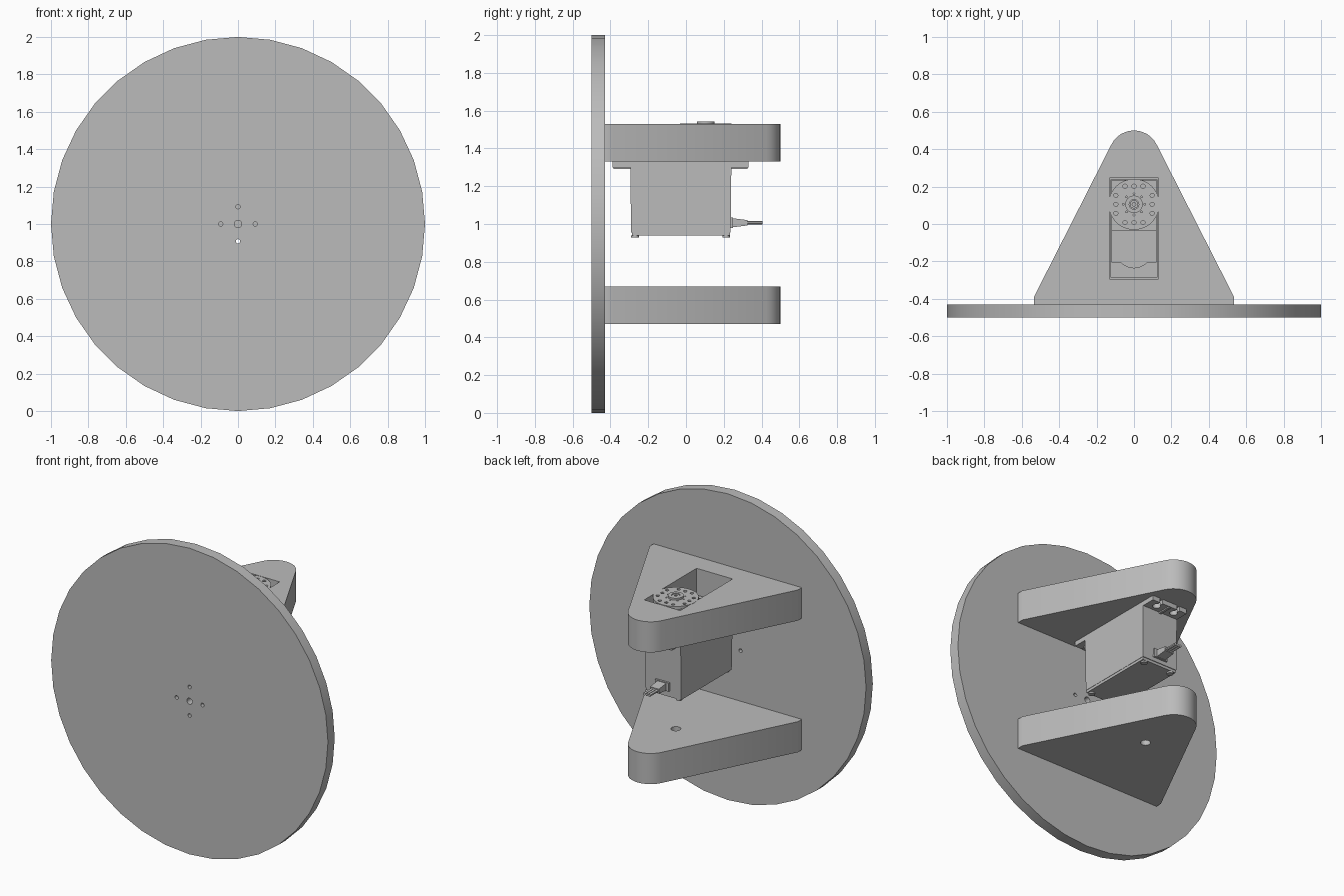
import bpy, bmesh
from math import sin, cos, pi, radians
from mathutils import Vector

cube = bpy.data.objects.get("Cube")
if cube:
    bpy.data.objects.remove(cube)

grey = bpy.data.materials.new("plain_grey")
grey.use_nodes = True
grey.diffuse_color = (0.5, 0.5, 0.5, 1)
grey.node_tree.nodes["Principled BSDF"].inputs["Base Color"].default_value = (0.5, 0.5, 0.5, 1)
parts = []


def arc(cx, cy, r, start=0, end=360, n=16):
    """Points on an arc; a full turn leaves out the repeated end point."""
    steps = n if abs(end - start) == 360 else n - 1
    angles = [radians(start + (end - start) * i / steps) for i in range(n)]
    return [(cx + r * cos(a), cy + r * sin(a)) for a in angles]


def rect(x, y0, y1):
    return [(-x, y0), (x, y0), (x, y1), (-x, y1)]


def plate(name, loops, lo, hi, upright=False, taper=1.0):
    """Extrude a flat outline (further loops are holes) between two levels."""
    curve = bpy.data.curves.new(name, "CURVE")
    curve.dimensions = "2D"
    curve.fill_mode = "BOTH"
    curve.extrude = (hi - lo) / 2
    for loop in loops:
        spline = curve.splines.new("POLY")
        spline.points.add(len(loop) - 1)
        for point, (u, v) in zip(spline.points, loop):
            point.co = (u, v, 0, 1)
        spline.use_cyclic_u = True
    temp = bpy.data.objects.new(name + "_outline", curve)
    bpy.context.collection.objects.link(temp)
    graph = bpy.context.evaluated_depsgraph_get()
    mesh = bpy.data.meshes.new_from_object(temp.evaluated_get(graph))
    bpy.data.objects.remove(temp)
    bpy.data.curves.remove(curve)
    bm = bmesh.new()
    bm.from_mesh(mesh)
    bmesh.ops.remove_doubles(bm, verts=bm.verts, dist=0.0002)
    for vert in bm.verts:
        u, v, w = vert.co
        if w < 0:
            u, v = u * taper, v * taper
        w += (lo + hi) / 2
        vert.co = (u, w, v) if upright else (u, v, w)
    bmesh.ops.recalc_face_normals(bm, faces=bm.faces)
    bm.to_mesh(mesh)
    bm.free()
    mesh.name = name
    mesh.materials.clear()
    mesh.materials.append(grey)
    obj = bpy.data.objects.new(name, mesh)
    bpy.context.collection.objects.link(obj)
    parts.append(obj)
    return obj


# Round face disc with a centre hole and four bolt holes
bolts = [arc(x, 1 + z, 0.012) for x, z in arc(0, 0, 0.093, n=4)]
plate("face_disc", [arc(0, 1, 1, n=36), arc(0, 1, 0.02)] + bolts, -0.5, -0.43, upright=True)

# Two triangular brackets with rounded tips
axle_y = 0.105
outline = [(-0.535, -0.39), (-0.535, -0.43), (0.535, -0.43), (0.535, -0.39)]
outline += arc(0, 0.365, 0.135, 27, 153, 13)
plate("upper_bracket", [outline, rect(0.13, -0.295, 0.245)], 1.33, 1.53)
plate("lower_bracket", [outline, arc(0, axle_y, 0.03)], 0.47, 0.67)

# Motor case, lid and the raised gear housing inside the pocket
plate("motor_body", [rect(0.13, -0.295, 0.24)], 0.955, 1.30, taper=0.985)
plate("motor_lid", [rect(0.126, -0.287, 0.232)], 0.938, 0.955)
plate("motor_top", [rect(0.126, -0.287, 0.238)], 1.33, 1.36)
plate("gear_housing", [rect(0.12, -0.205, 0.235)], 1.36, 1.39)
plate("gear_boss", [arc(0, -0.14, 0.097, n=32)], 1.36, 1.385)
plate("gear_step", [rect(0.12, -0.035, 0.235)], 1.39, 1.42)
for x in (-0.1, 0.1):
    for y in (-0.27, 0.212):
        plate("lid_screw", [arc(x, y, 0.02)], 0.928, 0.94)

# Mounting flange with keyhole slots at both ends
mid_y = -0.03
end = [(0.13, 0.33)]
for x in (0.065, -0.065):
    end += [(x + 0.01, 0.33)] + arc(x, 0.285, 0.024, 65, -245, 18) + [(x - 0.01, 0.33)]
end.append((-0.13, 0.33))
flange = end + [(-x, 2 * mid_y - y) for x, y in end]
plate("mounting_flange", [flange], 1.30, 1.33)
for y0, y1 in ((0.24, 0.325), (-0.385, -0.295)):
    plate("flange_rib", [rect(0.008, y0, y1)], 1.292, 1.30)

# Drive shaft and round horn, drilled with twelve outer and eight inner holes
plate("drive_shaft", [arc(0, axle_y, 0.05, n=24)], 1.42, 1.515)
holes = []
for i in range(4):
    turn = i * pi / 2
    for offset in (-0.048, 0, 0.048):
        p = Vector((offset, 0.097))
        x = p.x * cos(turn) - p.y * sin(turn)
        y = p.x * sin(turn) + p.y * cos(turn)
        holes.append(arc(x, axle_y + y, 0.011, n=12))
holes += [arc(x, y, 0.005, n=8) for x, y in arc(0, axle_y, 0.057, n=8)]
plate("horn_disc", [arc(0, axle_y, 0.136, n=40)] + holes, 1.512, 1.531)
plate("horn_hub", [arc(0, axle_y, 0.047, n=24), arc(0, axle_y, 0.026)], 1.531, 1.543)
plate("horn_screw", [arc(0, axle_y, 0.022), arc(0, axle_y, 0.01, n=6)], 1.531, 1.540)

# Cable exit, strain relief and three wires at the back
plate("cable_exit", [[(-0.05, 0.98), (0.05, 0.98), (0.05, 1.035), (-0.05, 1.035)]],
      0.23, 0.25, upright=True)
relief = plate("strain_relief", [[(-0.032, 0.983), (0.032, 0.983), (0.032, 1.03), (-0.032, 1.03)]],
               0.25, 0.325, upright=True)
for vert in relief.data.vertices:
    if vert.co.y > 0.3:
        vert.co.z = 1.006 + (vert.co.z - 1.006) * 0.6
for x in (-0.018, 0, 0.018):
    plate("cable_wire", [arc(x, 1.006, 0.0088, n=12)], 0.32, 0.405, upright=True)

# Smooth round walls, keep hard edges
bpy.ops.object.select_all(action="DESELECT")
for obj in parts:
    obj.select_set(True)
bpy.context.view_layer.objects.active = parts[0]
bpy.ops.object.shade_smooth_by_angle(angle=radians(30))
